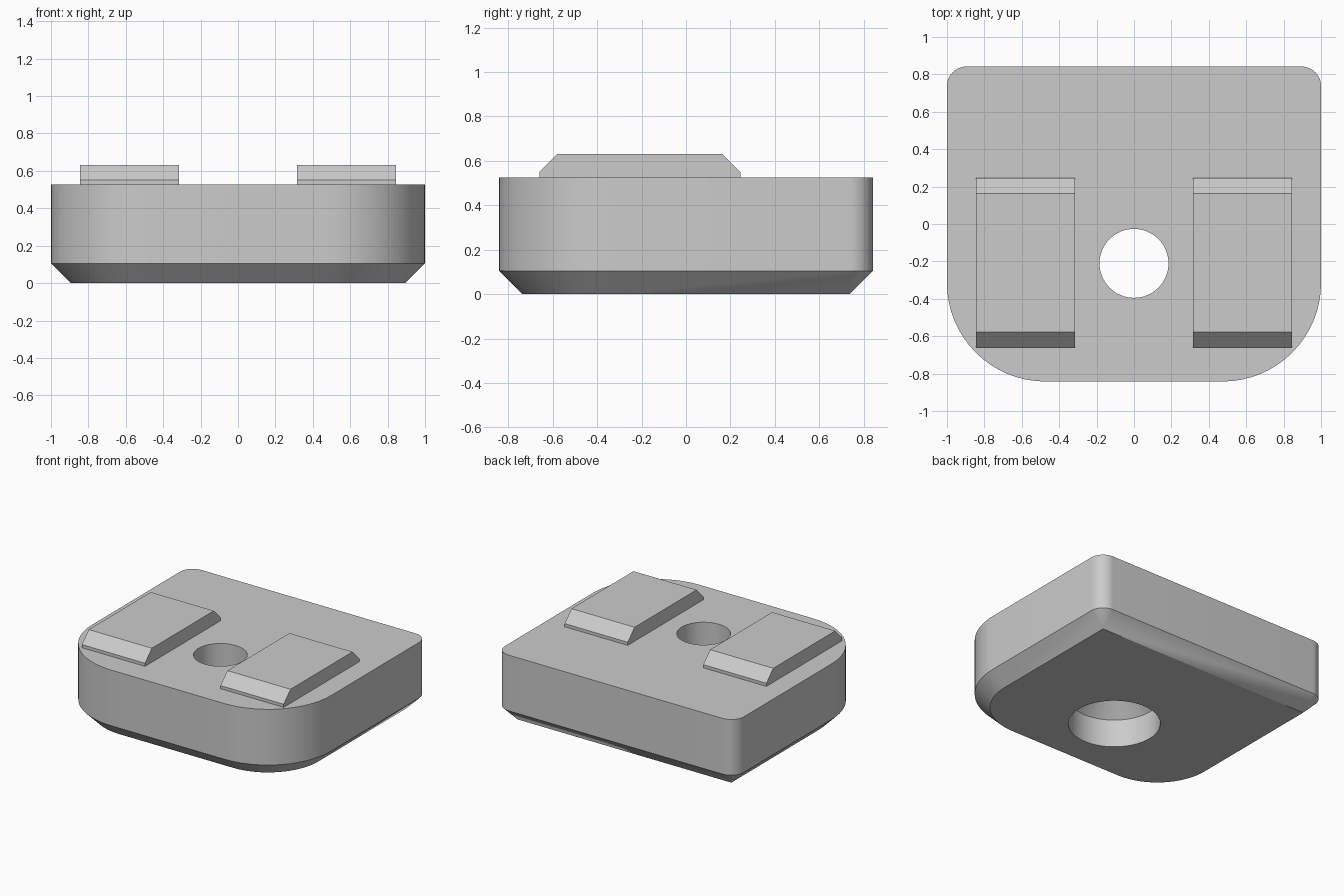
import bpy, bmesh
from math import radians, cos, sin, pi
from mathutils import Vector

cube = bpy.data.objects.get("Cube")
if cube:
    bpy.data.objects.remove(cube, do_unlink=True)

grey = bpy.data.materials.new("light_grey")
grey.use_nodes = True
colour = (0.6, 0.6, 0.6, 1)
grey.diffuse_color = colour
grey.node_tree.nodes["Principled BSDF"].inputs["Base Color"].default_value = colour

MM = 2 / 19                      # one design unit
HALF_X, HALF_Y = 1.0, 8 * MM
TOP = 5 * MM
CHAMFER = MM
FRONT_R, BACK_R = 5 * MM, MM
HOLE_Y = -2 * MM


def outline(inset, z, steps=16):
    """Rounded plate outline, large radii in front and small ones behind."""
    points = []
    corners = [(1, 1, BACK_R), (-1, 1, BACK_R), (-1, -1, FRONT_R), (1, -1, FRONT_R)]
    for i, (sx, sy, r) in enumerate(corners):
        cx, cy = sx * (HALF_X - r), sy * (HALF_Y - r)
        for k in range(steps + 1):
            a = pi / 2 * (i + k / steps)
            points.append((cx + (r - inset) * cos(a), cy + (r - inset) * sin(a), z))
    return points


def circle(r, z, n=64):
    return [(r * cos(2 * pi * k / n), HOLE_Y + r * sin(2 * pi * k / n), z) for k in range(n)]


def skin(bm, rings):
    """Join successive rings with quads and return their vertices."""
    loops = [[bm.verts.new(p) for p in ring] for ring in rings]
    for a, b in zip(loops, loops[1:]):
        for i in range(len(a)):
            j = (i + 1) % len(a)
            bm.faces.new((a[i], a[j], b[j], b[i]))
    return loops


def finish(bm, name):
    bmesh.ops.recalc_face_normals(bm, faces=bm.faces[:])
    mesh = bpy.data.meshes.new(name)
    bm.to_mesh(mesh)
    bm.free()
    mesh.materials.append(grey)
    obj = bpy.data.objects.new(name, mesh)
    bpy.context.collection.objects.link(obj)
    return obj


# Plate with chamfered underside and a countersunk screw hole
bm = bmesh.new()
skin(bm, [outline(CHAMFER, 0), outline(0, CHAMFER), outline(0, TOP)])
screw_r, head_r, head_z = 1.75 * MM, 3 * MM, 2 * MM
skin(bm, [circle(head_r, 0), circle(head_r, head_z),
          circle(screw_r, head_z + head_r - screw_r), circle(screw_r, TOP)])
bmesh.ops.remove_doubles(bm, verts=bm.verts[:], dist=1e-5)
for z in (0, TOP):
    rim = [e for e in bm.edges if e.is_boundary
           and all(abs(v.co.z - z) < 1e-4 for v in e.verts)]
    bmesh.ops.triangle_fill(bm, edges=rim, use_beauty=True,
                            normal=Vector((0, 0, 1 if z else -1)))
plate = finish(bm, "base_plate")
bpy.ops.object.select_all(action="DESELECT")
plate.select_set(True)
bpy.context.view_layer.objects.active = plate
bpy.ops.object.shade_smooth_by_angle(angle=radians(30))

# Two raised keys with sloped front and back ends
profile = [(-0.66, TOP - 0.02), (-0.66, 0.55), (-0.578, 0.632),
           (0.163, 0.632), (0.245, 0.55), (0.245, TOP - 0.02)]
for side, name in ((1, "left_key"), (-1, "right_key")):
    bm = bmesh.new()
    ends = skin(bm, [[(side * x, y, z) for y, z in profile] for x in (0.316, 0.844)])
    for end in ends:
        bm.faces.new(end)
    finish(bm, name)
